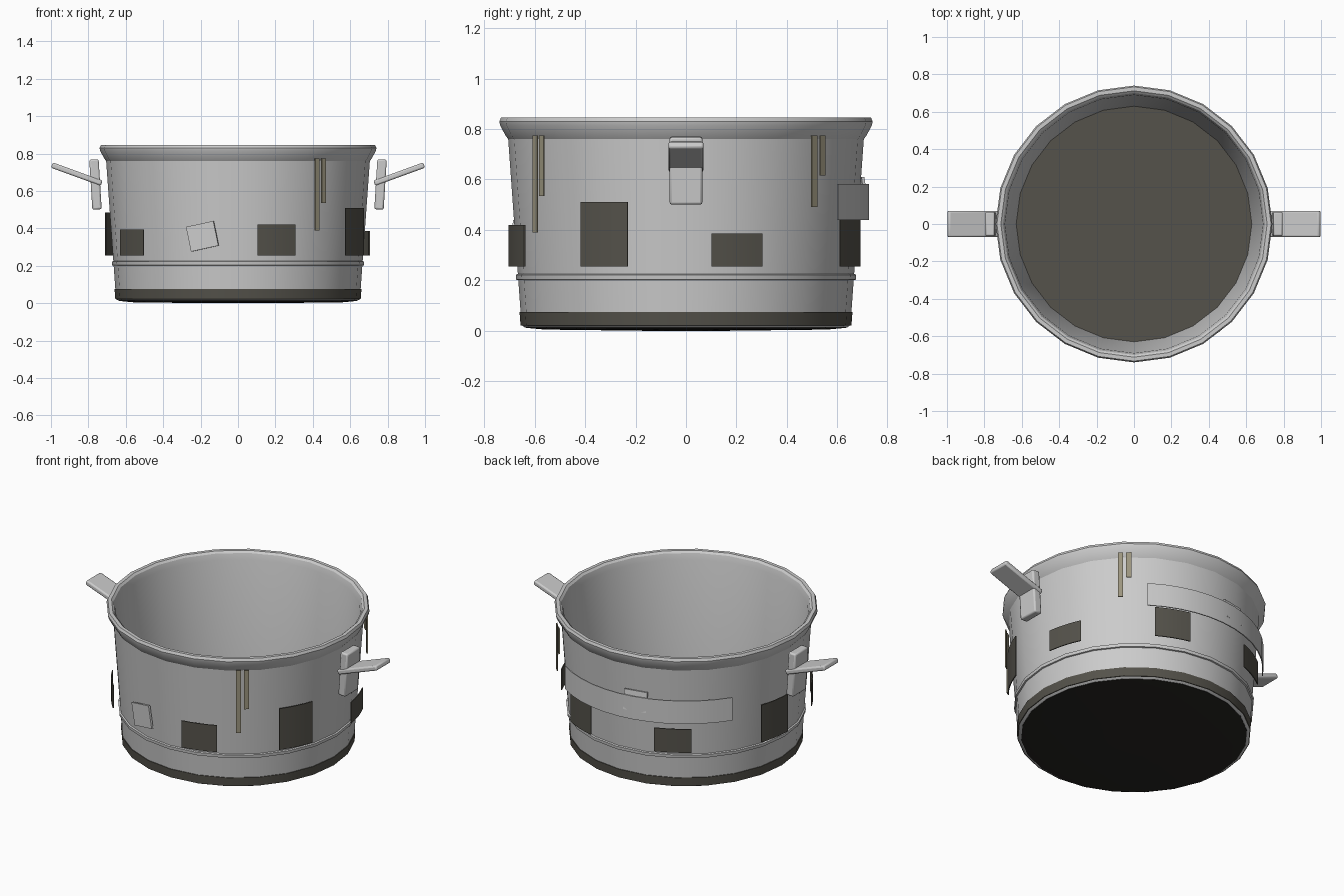
import bpy, bmesh, math
from mathutils import Matrix, Vector

if "Cube" in bpy.data.objects:
    bpy.data.objects.remove(bpy.data.objects["Cube"])

SIDES = 24


def material(name, rgb):
    m = bpy.data.materials.new(name)
    m.diffuse_color = (*rgb, 1)
    m.use_nodes = True
    m.node_tree.nodes["Principled BSDF"].inputs["Base Color"].default_value = m.diffuse_color
    return m


SOOT = material("soot", (0.09, 0.085, 0.07))
BLACK = material("burnt_black", (0.02, 0.019, 0.016))
DRIP = material("dried_drip", (0.33, 0.30, 0.21))


def finish(name, bm, mat=None):
    bmesh.ops.recalc_face_normals(bm, faces=bm.faces)
    me = bpy.data.meshes.new(name)
    bm.to_mesh(me)
    bm.free()
    ob = bpy.data.objects.new(name, me)
    bpy.context.collection.objects.link(ob)
    if mat:
        me.materials.append(mat)
    return ob


def polar(r, deg, z):
    a = math.radians(deg)          # 0 = front, 90 = right, 180 = back
    return Vector((r * math.sin(a), -r * math.cos(a), z))


def lathe(name, profile, mat=None, closed=False):
    bm = bmesh.new()
    vs = [bm.verts.new((r, 0, z)) for r, z in profile]
    pairs = list(zip(vs, vs[1:])) + ([(vs[-1], vs[0])] if closed else [])
    edges = [bm.edges.new(p) for p in pairs]
    bmesh.ops.spin(bm, geom=vs + edges, axis=(0, 0, 1), cent=(0, 0, 0),
                   steps=SIDES, angle=math.tau)
    bmesh.ops.remove_doubles(bm, verts=bm.verts, dist=1e-4)
    return finish(name, bm, mat)


def curved_plate(name, r, a0, a1, z0, z1, mat=None, seg=4, t=0.006):
    """Thin upright plate bent around the pot axis."""
    bm = bmesh.new()
    rows = []
    for i in range(seg + 1):
        a = a0 + (a1 - a0) * i / seg
        rows.append([bm.verts.new(polar(*p)) for p in
                     ((r, a, z0), (r, a, z1), (r - t, a, z1), (r - t, a, z0))])
    for p, q in zip(rows, rows[1:]):
        for k in range(4):
            j = (k + 1) % 4
            bm.faces.new((p[k], p[j], q[j], q[k]))
    bm.faces.new(rows[0])
    bm.faces.new(rows[-1])
    return finish(name, bm, mat)


def box(name, size, matrix, mat=None, bevel=0.0):
    bm = bmesh.new()
    bmesh.ops.create_cube(bm, size=1, matrix=matrix @ Matrix.Diagonal((*size, 1)))
    ob = finish(name, bm, mat)
    if bevel:
        b = ob.modifiers.new("bevel", 'BEVEL')
        b.width, b.segments = bevel, 2
    return ob


# Pot wall with rolled rim, inside and outside
lathe("pot_body", [(0, 0.014), (0.64, 0.014), (0.652, 0.022), (0.705, 0.76),
                   (0.716, 0.775), (0.737, 0.815), (0.740, 0.83), (0.733, 0.846),
                   (0.712, 0.846), (0.70, 0.835), (0.69, 0.80), (0.63, 0.045),
                   (0, 0.045)])
# Raised ring round the lower wall
lathe("wall_ridge", [(0.655, 0.198), (0.673, 0.203), (0.675, 0.222), (0.66, 0.228)],
      closed=True)
# Scorched bottom band, burnt underside and sooty floor
lathe("scorched_band", [(0.645, 0.02), (0.656, 0.022), (0.660, 0.075), (0.645, 0.075)],
      SOOT, True)
lathe("burnt_underside", [(0, 0.001), (0.15, 0.0), (0.56, 0.005), (0.635, 0.012),
                          (0.635, 0.016)], BLACK)
lathe("sooty_floor", [(0, 0.05), (0.63, 0.05)], SOOT)

# Soot patches: centre angle, top height
for i, (a, top) in enumerate([(17, .42), (62.5, .51), (106.7, .385), (158, .44),
                              (209, .40), (260, .485), (306.2, .395)]):
    curved_plate(f"soot_patch_{i}", 0.712, a - 8.5, a + 8.5, 0.255, top, SOOT)

# Drips below the rim: angle, bottom height
for i, (a, low) in enumerate([(35.3, .39), (38.7, .535), (134, .49), (137.7, .615)]):
    curved_plate(f"drip_{i}", 0.735, a - 1.1, a + 1.1, low, 0.775, DRIP, 1)

# Repair band on the back, with a small plate peeping over its edge
curved_plate("repair_band", 0.727, 146, 236, 0.44, 0.582, seg=12)
box("back_plate", (0.14, 0.012, 0.12),
    Matrix.Translation(polar(0.71, 191.5, 0.55))
    @ Matrix.Rotation(math.radians(191.5), 4, 'Z')
    @ Matrix.Rotation(math.radians(-8), 4, 'X'))

# Tilted square patch on the front
box("front_plate", (0.155, 0.012, 0.135),
    Matrix.Translation(polar(0.69, -16, 0.358))
    @ Matrix.Rotation(math.radians(-16), 4, 'Z')
    @ Matrix.Rotation(math.radians(-12), 4, 'Y'))

# Side handles: upright bracket and rising grip, mirrored
for name, size, pos, tilt in [("handle_bracket", (0.05, 0.13, 0.268), (0.762, 0, 0.635), 3.5),
                              ("handle_grip", (0.284, 0.14, 0.03), (0.862, 0, 0.69), -20)]:
    ob = box(name, size, Matrix.Translation(pos)
             @ Matrix.Rotation(math.radians(tilt), 4, 'Y'), bevel=0.009)
    ob.modifiers.new("mirror", 'MIRROR')

# Smooth shading with crisp edges
for ob in bpy.context.collection.objects:
    ob.select_set(True)
    bpy.context.view_layer.objects.active = ob
bpy.ops.object.shade_smooth_by_angle(angle=math.radians(30))
